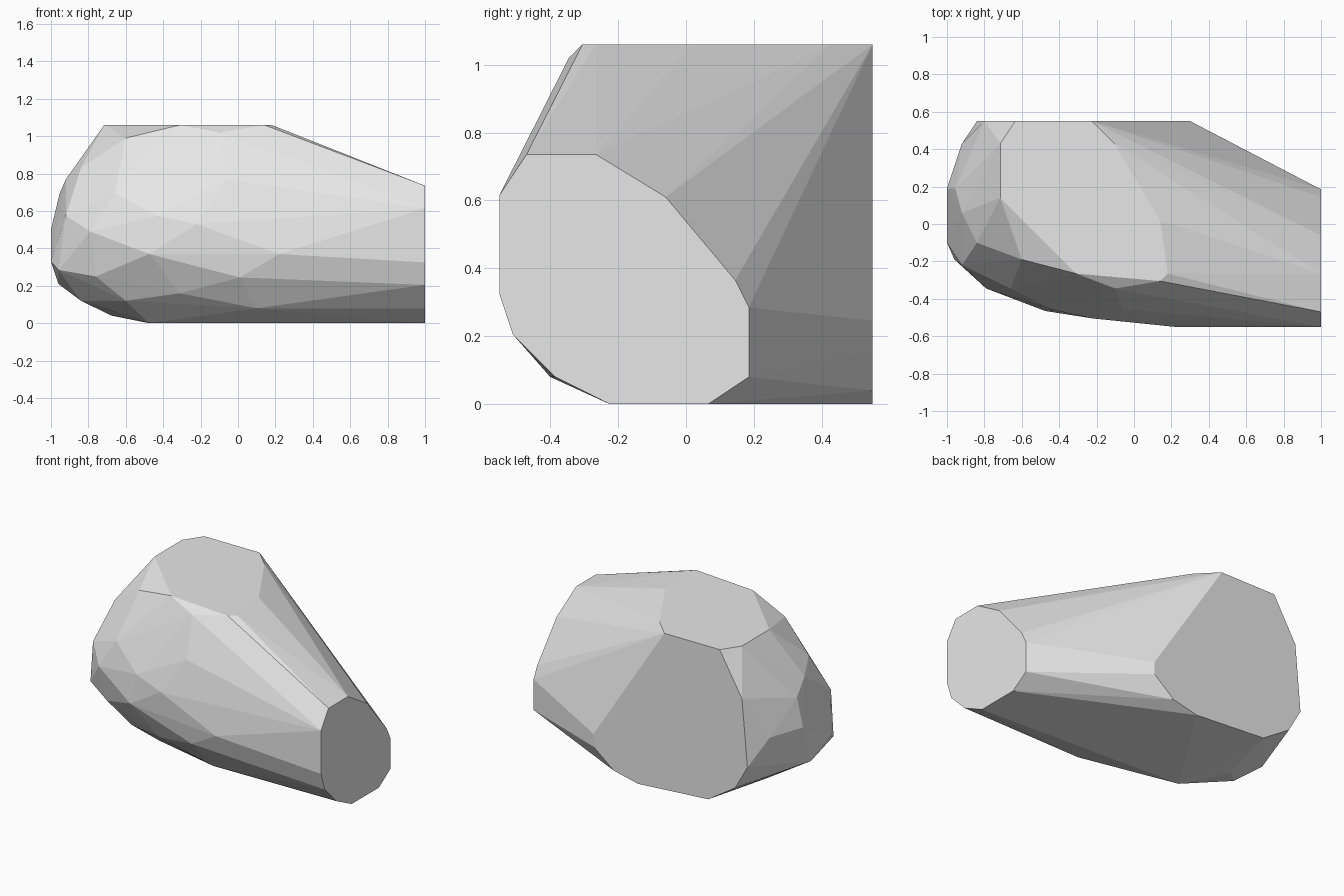
import bpy, bmesh, math

cube = bpy.data.objects.get("Cube")
if cube:
    bpy.data.objects.remove(cube, do_unlink=True)

# Flat cut at the narrow end, as (y, z) at x = 1
end_cut = [(-.55, .615), (-.55, .325), (-.51, .205), (-.385, .08), (-.225, 0), (.065, 0),
           (.185, .08), (.185, .285), (.145, .365), (-.06, .61), (-.265, .735), (-.47, .735)]

# Flat top, as (x, y) at z = 1.06
top_cut = [(-.635, .55), (-.715, .43), (-.715, .14), (-.31, -.265), (.14, -.305),
           (.18, -.265), (.14, .02), (-.105, .43), (-.225, .55)]

# Flat back, as (x, z) at y = 0.55
back_cut = [(.30, .245), (.30, .16), (.15, .04), (-.03, 0), (-.55, .035),
            (-.75, .165), (-.84, .325), (-.80, .775)]

# Corners of the chipped front
front_chips = [(-.10, -.345, 1.02), (-.06, -.455, .77), (-.22, -.505, .53), (.22, -.55, .37),
               (.01, -.505, .245), (.10, -.40, .08), (-.31, -.39, .16), (-.475, -.465, .37),
               (-.43, -.46, .575), (-.66, -.345, .695), (-.60, -.19, .99), (-.79, -.345, .49),
               (-.76, -.30, .25), (-.60, -.27, .12), (-.475, -.15, 0)]

# Corners of the rounded wide end
round_end = [(-.84, -.10, .83), (-.92, .06, .77), (-.955, .19, .69), (-1, .19, .50),
             (-1, -.10, .33), (-.92, .43, .50), (-.92, -.22, .575), (-.96, -.19, .285),
             (-.96, .05, .21), (-.84, -.07, .12), (-.675, .10, .04)]

points = [(1, y, z) for y, z in end_cut]
points += [(x, y, 1.06) for x, y in top_cut]
points += [(x, .55, z) for x, z in back_cut]
points += front_chips + round_end

# Wrap the corners in one convex faceted stone
bm = bmesh.new()
for p in points:
    bm.verts.new(p)
hull = bmesh.ops.convex_hull(bm, input=bm.verts[:])
loose = {g for g in hull["geom_interior"] + hull["geom_unused"]
         if isinstance(g, bmesh.types.BMVert)}
bmesh.ops.delete(bm, geom=list(loose), context='VERTS')
bmesh.ops.dissolve_limit(bm, angle_limit=math.radians(0.5),
                         verts=bm.verts[:], edges=bm.edges[:])
bmesh.ops.recalc_face_normals(bm, faces=bm.faces[:])

mesh = bpy.data.meshes.new("faceted_stone")
bm.to_mesh(mesh)
bm.free()
stone = bpy.data.objects.new("faceted_stone", mesh)
bpy.context.collection.objects.link(stone)

# Plain grey stone
grey = bpy.data.materials.new("stone_grey")
grey.use_nodes = True
grey.diffuse_color = (.8, .8, .8, 1)
grey.node_tree.nodes["Principled BSDF"].inputs["Base Color"].default_value = (.8, .8, .8, 1)
mesh.materials.append(grey)
